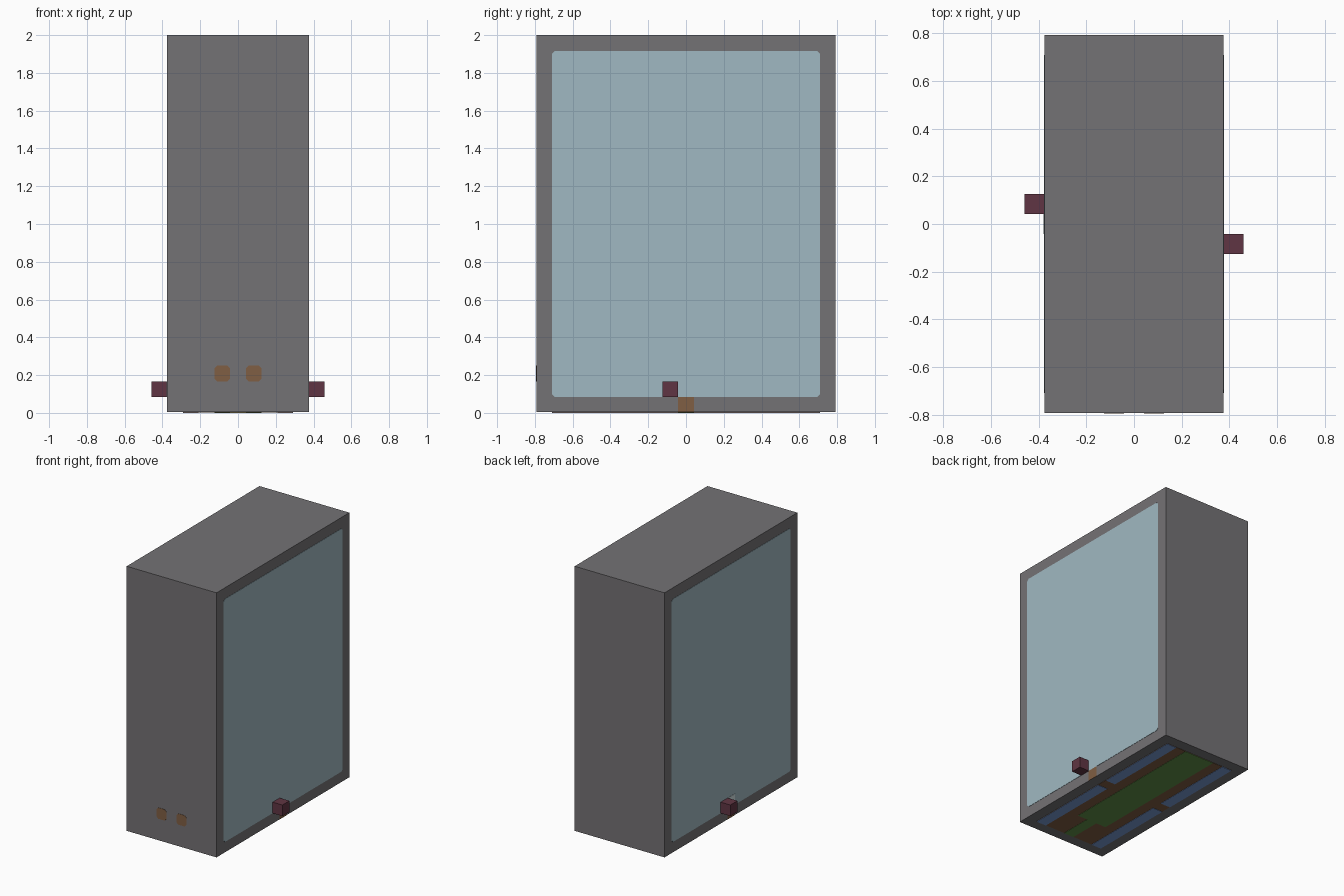
import bpy
import bmesh
from mathutils import Vector

default = bpy.data.objects.get("Cube")
if default:
    bpy.data.objects.remove(default, do_unlink=True)

P = 1 / 12                      # modelling unit
W, D, H = 9 * P, 19 * P, 24 * P  # cabinet size
T = 0.002                       # panel layer thickness


def material(name, r, g, b):
    """Flat material from display values, stored as linear."""
    lin = [((c / 255 + 0.055) / 1.055) ** 2.4 for c in (r, g, b)]
    m = bpy.data.materials.new(name)
    m.use_nodes = True
    m.diffuse_color = (*lin, 1)
    m.node_tree.nodes["Principled BSDF"].inputs["Base Color"].default_value = (*lin, 1)
    return m


grey = material("casing grey", 116, 114, 117)
glass = material("pale blue glass", 160, 185, 194)
pale = material("pale highlight", 205, 220, 224)
copper = material("copper brown", 128, 94, 67)
plum = material("dark plum", 96, 53, 67)
blue = material("cell blue", 121, 154, 211)
green = material("board green", 97, 145, 73)


def box(name, lo, hi, mat, cut=0, axis=0):
    """Box between two corners; cut chamfers the edges along one axis."""
    lo, hi = Vector(lo), Vector(hi)
    size, mid = hi - lo, (lo + hi) / 2
    bm = bmesh.new()
    bmesh.ops.create_cube(bm, size=1)
    for v in bm.verts:
        v.co = Vector(c * s for c, s in zip(v.co, size)) + mid
    if cut:
        edges = [e for e in bm.edges
                 if abs((e.verts[0].co - e.verts[1].co).normalized()[axis]) > 0.9]
        bmesh.ops.bevel(bm, geom=edges, offset=cut, segments=1, affect='EDGES')
    mesh = bpy.data.meshes.new(name)
    bm.to_mesh(mesh)
    bm.free()
    mesh.materials.append(mat)
    obj = bpy.data.objects.new(name, mesh)
    bpy.context.collection.objects.link(obj)
    return obj


# Main casing
box("casing", (-W / 2, -D / 2, 2 * T), (W / 2, D / 2, H), grey)


def side_plate(name, s, y0, y1, z0, z1, mat, layer=1, cut=0):
    x0, x1 = sorted((s * W / 2, s * (W / 2 + layer * T)))
    return box(name, (x0, y0, z0), (x1, y1, z1), mat, cut, 0)


# Large windows, side knobs and small contacts
for s, side in ((1, "left"), (-1, "right")):
    side_plate(side + "_window", s, P - D / 2, D / 2 - P, P, H - P, glass, 1, 0.015)
    side_plate(side + "_contact", s, -P / 2, P / 2, 2 * T, P, copper)
    x0, x1 = sorted((s * W / 2, s * (W / 2 + P)))
    box(side + "_knob", (x0, -s * P - P / 2, P), (x1, -s * P + P / 2, 2 * P), plum)
    # Square contacts on the front
    box("front_contact_" + side, (s * P - P / 2, -D / 2 - T, 2 * P),
        (s * P + P / 2, -D / 2, 3 * P), copper, 0.015, 1)

side_plate("right_window_glint", -1, -P / 2, P / 2, P, 2 * P, pale, 2)


# Underside panels, measured in units from the right front corner
def under_plate(name, u0, u1, v0, v1, mat, layer):
    box(name, (u0 * P - W / 2, v0 * P - D / 2, (2 - layer) * T),
        (u1 * P - W / 2, v1 * P - D / 2, 2 * T), mat)


under_plate("underside_base", 1, 8, 1, 18, copper, 1)
for u, side in ((1, "right"), (7, "left")):
    for v, end in ((1, "front"), (10, "back")):
        under_plate(f"underside_cell_{end}_{side}", u, u + 1, v, v + 8, blue, 2)
under_plate("underside_board", 3, 6, 4, 18, green, 2)
under_plate("underside_board_tab", 4, 5, 1, 4, green, 2)
